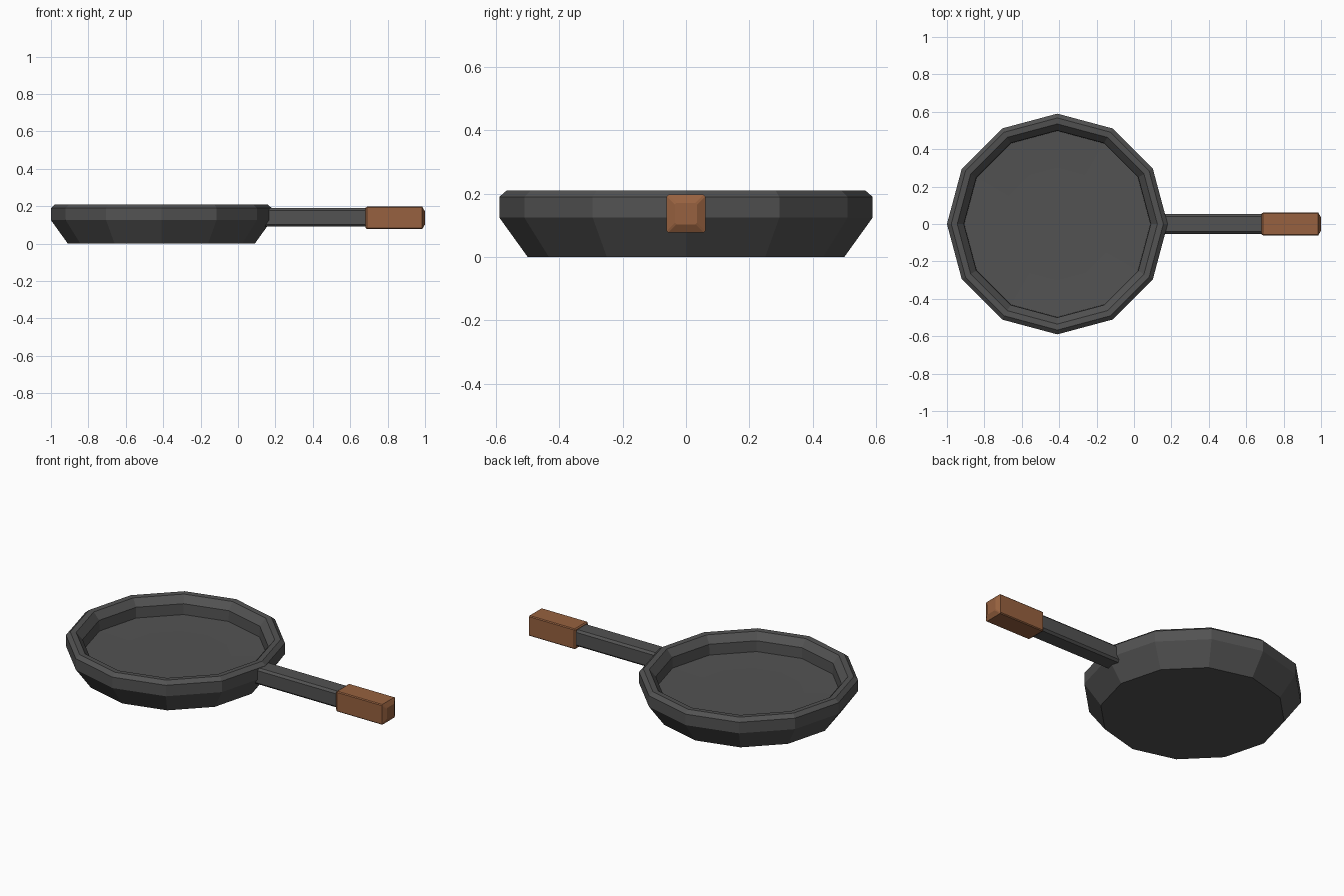
import bpy, bmesh, math

if "Cube" in bpy.data.objects:
    bpy.data.objects.remove(bpy.data.objects["Cube"])


def material(name, color):
    mat = bpy.data.materials.new(name)
    mat.diffuse_color = (*color, 1)
    mat.use_nodes = True
    mat.node_tree.nodes["Principled BSDF"].inputs["Base Color"].default_value = mat.diffuse_color
    return mat


def add_object(name, rings, mat):
    # rings of points joined by quads, with both ends capped
    bm = bmesh.new()
    loops = [[bm.verts.new(p) for p in ring] for ring in rings]
    n = len(loops[0])
    for a, b in zip(loops, loops[1:]):
        for i in range(n):
            j = (i + 1) % n
            bm.faces.new((a[i], a[j], b[j], b[i]))
    bm.faces.new(loops[0][::-1])
    bm.faces.new(loops[-1])
    bmesh.ops.recalc_face_normals(bm, faces=bm.faces)
    mesh = bpy.data.meshes.new(name)
    bm.to_mesh(mesh)
    bm.free()
    mesh.materials.append(mat)
    obj = bpy.data.objects.new(name, mesh)
    bpy.context.collection.objects.link(obj)
    return obj


def circle(r, z, cx, sides):
    return [(cx + r * math.cos(2 * math.pi * i / sides),
             r * math.sin(2 * math.pi * i / sides), z) for i in range(sides)]


def section(x, hy, hz, zc, c):
    # chamfered rectangle across the x axis
    corners = [(hy, hz - c), (hy - c, hz), (c - hy, hz), (-hy, hz - c),
               (-hy, c - hz), (c - hy, -hz), (hy - c, -hz), (hy, c - hz)]
    return [(x, y, zc + z) for y, z in corners]


iron = material("dark_iron", (0.085, 0.085, 0.085))
wood = material("brown_wood", (0.31, 0.12, 0.05))

# Twelve-sided pan: flared wall, flat rim, inner chamfer, upright wall, floor
profile = [(0.50, 0.0), (0.59, 0.125), (0.59, 0.19), (0.567, 0.21),
           (0.535, 0.208), (0.50, 0.167), (0.498, 0.104), (0.30, 0.10)]
add_object("pan_body", [circle(r, z, -0.41, 12) for r, z in profile], iron)

# Metal handle bar running from the pan wall into the grip
add_object("handle_bar", [section(x, 0.053, 0.049, 0.14, 0.012)
                          for x in (0.13, 0.72)], iron)

# Wooden grip with a tapered end
add_object("handle_grip", [section(x, hy, hz, 0.137, 0.005) for x, hy, hz in
                           [(0.683, 0.056, 0.055), (0.690, 0.061, 0.060),
                            (0.985, 0.061, 0.060), (1.0, 0.035, 0.034)]], wood)
